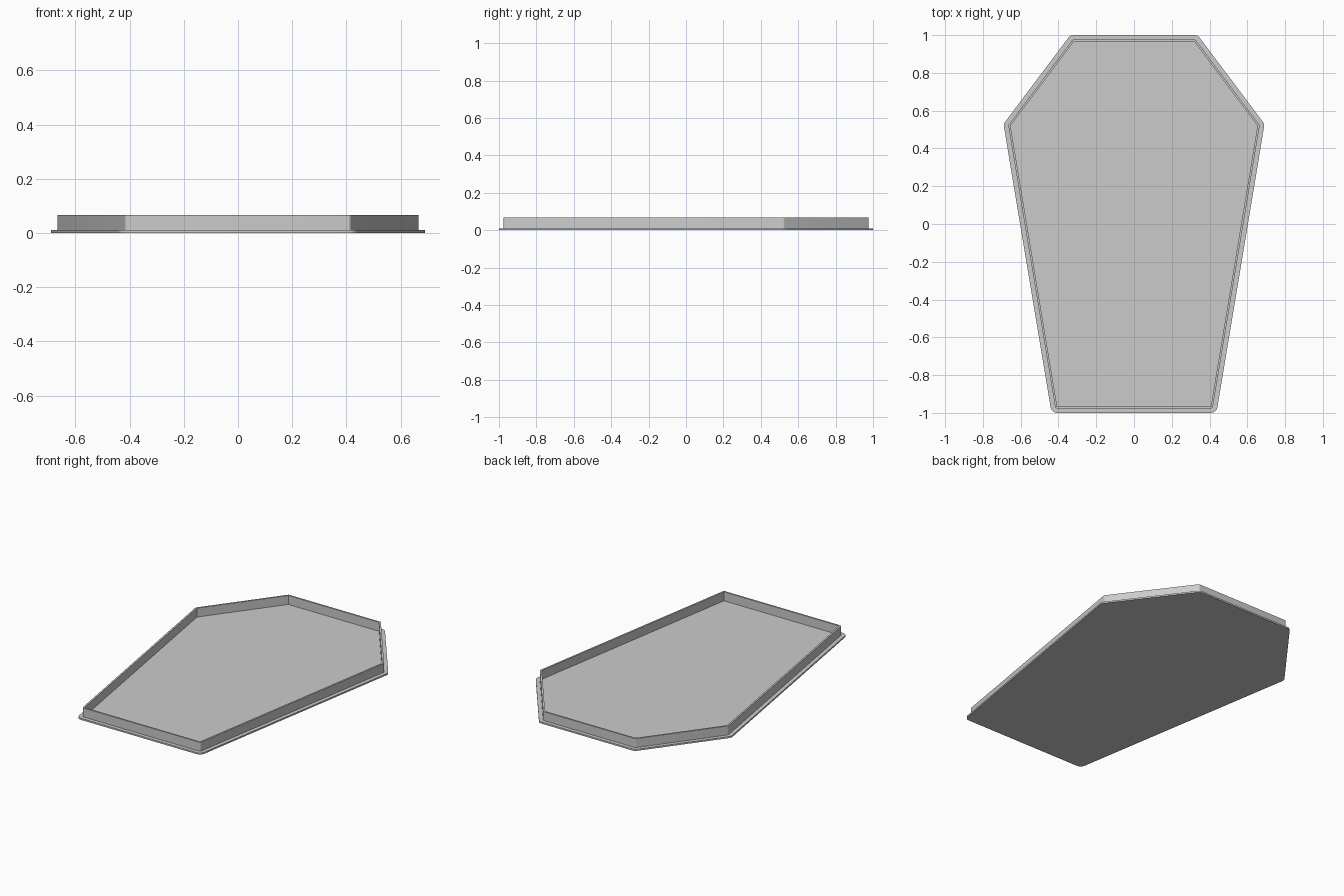
import bpy, bmesh, math
from mathutils import Vector

cube = bpy.data.objects.get("Cube")
if cube:
    bpy.data.objects.remove(cube)

grey = bpy.data.materials.new("plain grey")
grey.use_nodes = True
colour = (0.6, 0.6, 0.6, 1)
grey.diffuse_color = colour
grey.node_tree.nodes["Principled BSDF"].inputs["Base Color"].default_value = colour

# Inner outline of the rim, clockwise from the head end
half = [(0.32, 0.965), (0.654, 0.52), (0.407, -0.965)]
outline = [Vector(p) for p in half] + [Vector((-x, y)) for x, y in reversed(half)]
ARC = 6


def offset_outline(distance):
    """Grow the outline, rounding each corner with an arc."""
    points = []
    for i, corner in enumerate(outline):
        before = corner - outline[i - 1]
        after = outline[(i + 1) % len(outline)] - corner
        start = math.atan2(before.x, -before.y)
        end = math.atan2(after.x, -after.y)
        turn = (end - start + math.pi) % math.tau - math.pi
        for s in range(ARC + 1):
            a = start + turn * s / ARC
            points.append(corner + distance * Vector((math.cos(a), math.sin(a))))
    return points


def build(name, rings, closed_ring):
    """Skin a list of (offset, height) rings; cap the ends or join them."""
    bm = bmesh.new()
    loops = [[bm.verts.new((p.x, p.y, z)) for p in offset_outline(d)]
             for d, z in rings]
    pairs = list(zip(loops, loops[1:]))
    if closed_ring:
        pairs.append((loops[-1], loops[0]))
    else:
        bm.faces.new(loops[0])
        bm.faces.new(loops[-1])
    for low, high in pairs:
        for i in range(len(low)):
            j = (i + 1) % len(low)
            bm.faces.new((low[i], low[j], high[j], high[i]))
    bmesh.ops.remove_doubles(bm, verts=bm.verts, dist=0.00001)
    bmesh.ops.recalc_face_normals(bm, faces=bm.faces)
    mesh = bpy.data.meshes.new(name)
    bm.to_mesh(mesh)
    bm.free()
    mesh.materials.append(grey)
    obj = bpy.data.objects.new(name, mesh)
    bpy.context.collection.objects.link(obj)
    bpy.ops.object.select_all(action="DESELECT")
    obj.select_set(True)
    bpy.context.view_layer.objects.active = obj
    bpy.ops.object.shade_smooth_by_angle(angle=math.radians(25))


BASE, TOP = 0.01, 0.067
WALL, LIP = 0.011, 0.035

# Flat base with a narrow lip outside the rim
build("base_plate", [(LIP, 0), (LIP, BASE)], False)

# Thin upright rim
build("rim_wall", [(0, BASE), (WALL, BASE), (WALL, TOP), (0, TOP)], True)
